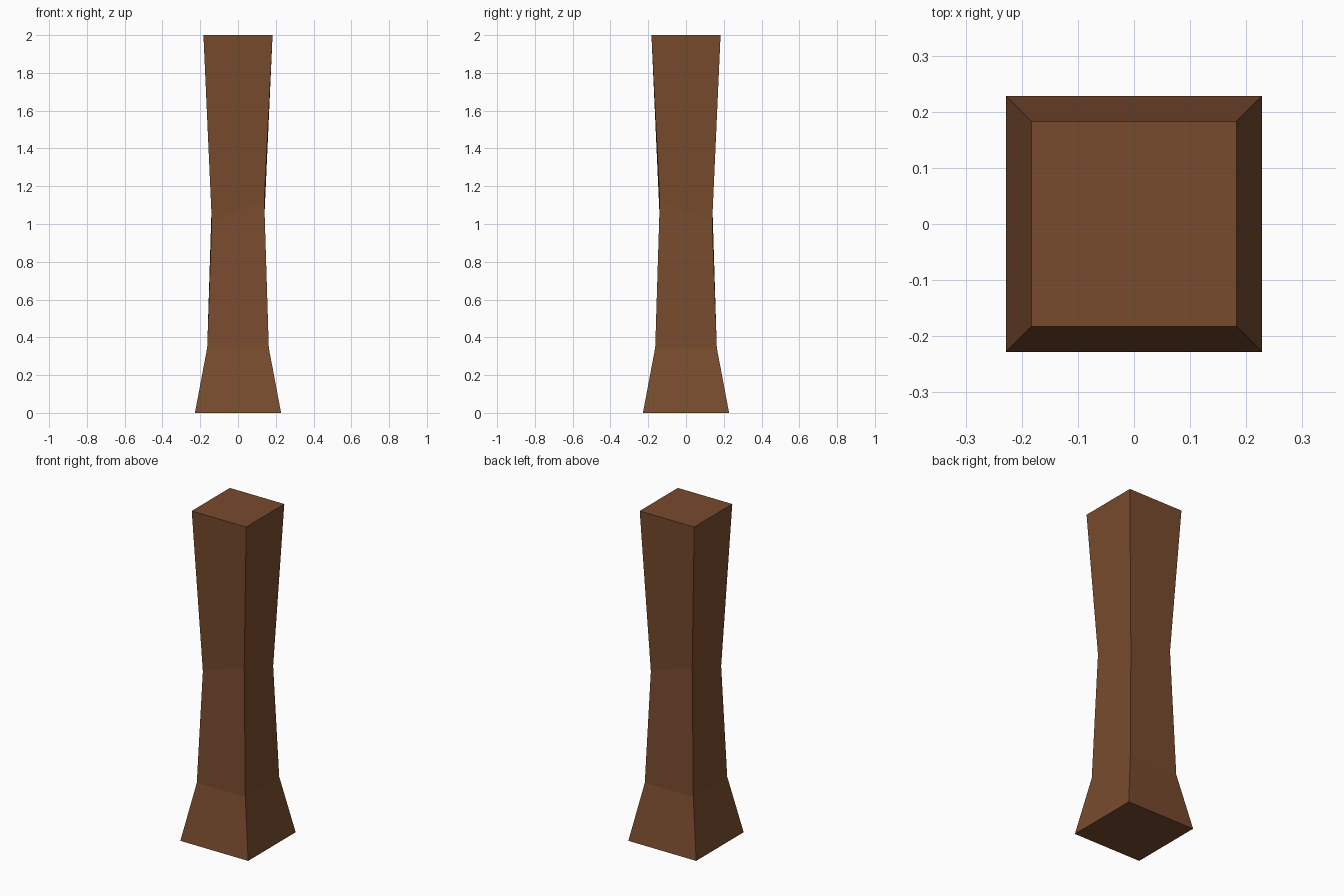
import bpy, bmesh

if "Cube" in bpy.data.objects:
    bpy.data.objects.remove(bpy.data.objects["Cube"])

# Rings from foot to top: half width, height, corner height offset (the waist is slightly skewed)
RINGS = [(0.228, 0.0, 0.0), (0.163, 0.345, 0.0), (0.139, 1.07, 0.05), (0.183, 2.0, 0.0)]
CORNERS = [(-1, -1), (1, -1), (1, 1), (-1, 1)]

wood = bpy.data.materials.new("brown_wood")
wood.diffuse_color = (0.19, 0.07, 0.028, 1)
wood.use_nodes = True
wood.node_tree.nodes["Principled BSDF"].inputs["Base Color"].default_value = wood.diffuse_color

# Square post with flared foot and narrow waist
bm = bmesh.new()
loops = [[bm.verts.new((sx * h, sy * h, z - sx * sy * skew)) for sx, sy in CORNERS]
         for h, z, skew in RINGS]
for lower, upper in zip(loops, loops[1:]):
    for i in range(4):
        j = (i + 1) % 4
        bm.faces.new((lower[i], lower[j], upper[j], upper[i]))
bm.faces.new(loops[0][::-1])
bm.faces.new(loops[-1])
bmesh.ops.recalc_face_normals(bm, faces=bm.faces)

mesh = bpy.data.meshes.new("wooden_post")
bm.to_mesh(mesh)
bm.free()
mesh.materials.append(wood)
post = bpy.data.objects.new("wooden_post", mesh)
bpy.context.collection.objects.link(post)
